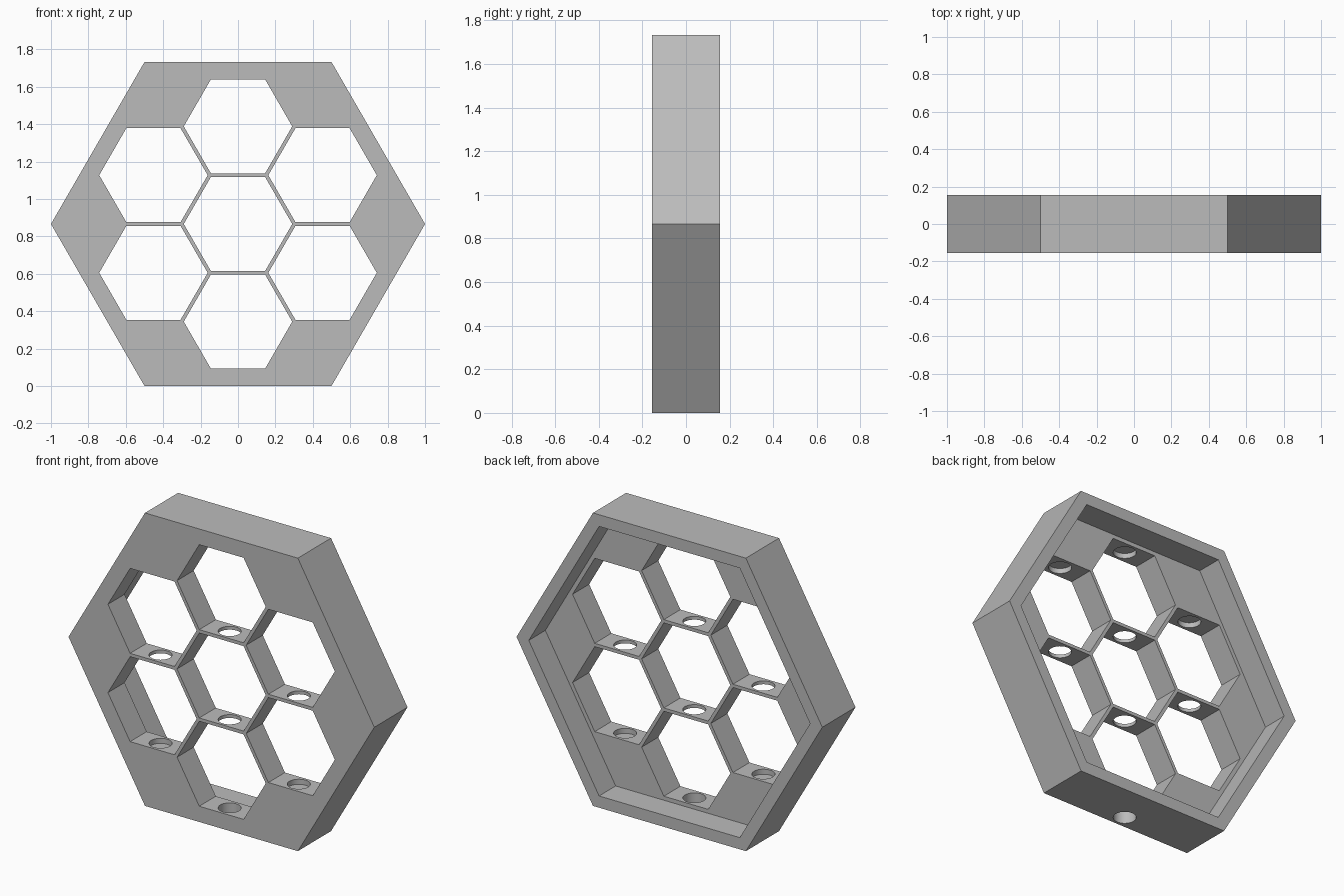
import bpy
from math import cos, sin, radians, sqrt
from mathutils import Matrix, Vector

if "Cube" in bpy.data.objects:
    bpy.data.objects.remove(bpy.data.objects["Cube"], do_unlink=True)

MID = sqrt(3) / 2          # height of the panel centre
DEPTH = 0.31
FRONT, BACK = -DEPTH / 2, DEPTH / 2
PITCH = 0.522              # distance between neighbouring cells
CELL_R = 0.29              # corner radius of a cell opening
RIM_R = 0.92               # corner radius of the rear recess
BORE_R, BORE_DEPTH = 0.062, 0.03

grey = bpy.data.materials.new("Plain grey")
grey.use_nodes = True
colour = (0.5, 0.5, 0.5, 1)
grey.diffuse_color = colour
grey.node_tree.nodes["Principled BSDF"].inputs["Base Color"].default_value = colour


def hex_prism(name, radius, x, z, y0, y1):
    """Hexagon with flat top and bottom, extruded along y."""
    ring = [(x + radius * cos(radians(60 * i)), z + radius * sin(radians(60 * i))) for i in range(6)]
    verts = [(px, y, pz) for y in (y0, y1) for px, pz in ring]
    faces = [tuple(range(6)), tuple(range(11, 5, -1))]
    faces += [(i, i + 6, (i + 1) % 6 + 6, (i + 1) % 6) for i in range(6)]
    mesh = bpy.data.meshes.new(name)
    mesh.from_pydata(verts, [], faces)
    mesh.materials.append(grey)
    obj = bpy.data.objects.new(name, mesh)
    bpy.context.collection.objects.link(obj)
    return obj


def bore(x, z0, z1):
    """Vertical round hole through the middle of the web."""
    bpy.ops.mesh.primitive_cylinder_add(vertices=32, radius=BORE_R, depth=z1 - z0,
                                        location=(x, FRONT / 2, (z0 + z1) / 2))
    obj = bpy.context.object
    obj.name = "bore_cutter"
    obj.data.materials.append(grey)
    return obj


def cut(target, cutter):
    mod = target.modifiers.new("cut", 'BOOLEAN')
    mod.operation, mod.solver, mod.object = 'DIFFERENCE', 'EXACT', cutter
    bpy.context.view_layer.objects.active = target
    bpy.ops.object.modifier_apply(modifier=mod.name)
    bpy.data.objects.remove(cutter, do_unlink=True)


# Solid hexagonal block with a recess sunk into its rear half
panel = hex_prism("honeycomb_panel", 1, 0, MID, FRONT, BACK)
cut(panel, hex_prism("recess_cutter", RIM_R, 0, MID, 0, BACK + 0.1))

# Central cell and the ring of six around it
centres = [(0, MID)]
for i in range(6):
    a = radians(30 + 60 * i)
    centres.append((PITCH * cos(a), MID + PITCH * sin(a)))
for x, z in centres:
    cut(panel, hex_prism("cell_cutter", CELL_R, x, z, FRONT - 0.1, 0.1))

# Vertical bores: the middle column opens at the bottom, the others are blind
apothem = CELL_R * MID
cut(panel, bore(0, -0.1, MID + PITCH + apothem + BORE_DEPTH))
reach = PITCH / 2 + apothem + BORE_DEPTH
for side in (-1, 1):
    cut(panel, bore(side * PITCH * MID, MID - reach, MID + reach))

# Round bores shade smoothly, everything else stays crisp
bpy.ops.object.select_all(action='DESELECT')
panel.select_set(True)
bpy.context.view_layer.objects.active = panel
bpy.ops.object.shade_smooth_by_angle(angle=radians(30))
